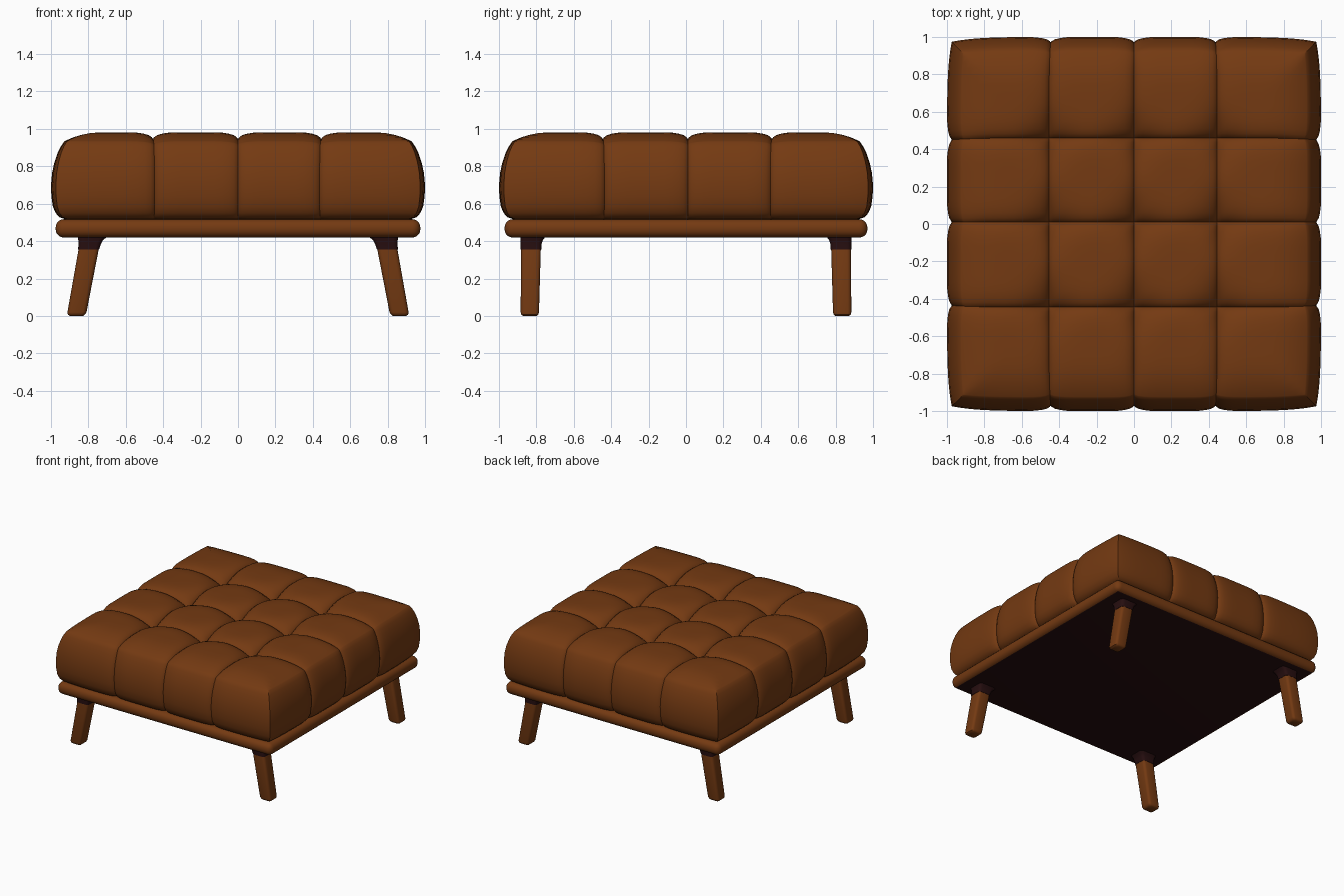
import bpy, bmesh, math

if "Cube" in bpy.data.objects:
    bpy.data.objects.remove(bpy.data.objects["Cube"])


def material(name, rgb):
    m = bpy.data.materials.new(name)
    m.diffuse_color = (*rgb, 1)
    m.use_nodes = True
    m.node_tree.nodes["Principled BSDF"].inputs["Base Color"].default_value = m.diffuse_color
    return m


BROWN = material("brown leather", (0.175, 0.042, 0.006))
DARK = material("dark underside", (0.02, 0.0045, 0.005))


def finish(bm, name, mats, angle=40):
    bmesh.ops.recalc_face_normals(bm, faces=bm.faces)
    me = bpy.data.meshes.new(name)
    bm.to_mesh(me)
    bm.free()
    ob = bpy.data.objects.new(name, me)
    bpy.context.collection.objects.link(ob)
    for m in mats:
        me.materials.append(m)
    bpy.ops.object.select_all(action='DESELECT')
    ob.select_set(True)
    bpy.context.view_layer.objects.active = ob
    bpy.ops.object.shade_smooth_by_angle(angle=math.radians(angle))
    return ob


# --- tufted cushion: 4 x 4 pillows, lofted down into grooved side walls
R0 = 0.93
SEAM_X = [-0.455, 0.0, 0.445]
SEAM_Y = [-0.445, 0.01, 0.46]
STEPS = 14


def lines(seams):
    stops = [-R0] + seams + [R0]
    out = [-R0]
    for a, b in zip(stops, stops[1:]):
        out += [a + (b - a) * (1 - math.cos(math.pi * k / STEPS)) / 2
                for k in range(1, STEPS + 1)]
    return out


def dist(v, seams):
    return min(abs(v - s) for s in seams)


def groove(d):
    return 0.022 * math.exp(-d / 0.012) + 0.014 * math.exp(-(d / 0.06) ** 2)


def sink(d):
    return max(0.0, 1 - d / 0.225) ** 2


def sign(v):
    return (v > 0) - (v < 0)


def place(x, y, z):
    # side walls bow outwards, so the corners are pulled in a little
    return (x * (1 - 0.026 * min(1, abs(y)) ** 8),
            y * (1 - 0.026 * min(1, abs(x)) ** 8), z)


def stretch(v, r):
    t = max(0.0, (abs(v) - 0.5) / (R0 - 0.5))
    return v + sign(v) * (r - R0) * t


bm = bmesh.new()
xs, ys = lines(SEAM_X), lines(SEAM_Y)
n = len(xs) - 1
grid = []
for x in xs:
    col = []
    for y in ys:
        m = max(abs(x), abs(y))
        z = 0.982 - 0.05 * max(0, (m - 0.7) / 0.23) ** 2.5
        dx, dy = dist(x, SEAM_X), dist(y, SEAM_Y)
        ws = 0.5 * max(0, (m - 0.8) / 0.13)
        z -= (1 - ws) * max(groove(dx), groove(dy)) + 0.075 * sink(dx) * sink(dy) * (1 - ws)
        px = x - (sign(x) * ws * groove(dy) if abs(x) > abs(y) else 0)
        py = y - (sign(y) * ws * groove(dx) if abs(y) > abs(x) else 0)
        col.append(bm.verts.new(place(px, py, z)))
    grid.append(col)
for i in range(n):
    for j in range(n):
        bm.faces.new((grid[i][j], grid[i + 1][j], grid[i + 1][j + 1], grid[i][j + 1]))

edge = ([(i, 0) for i in range(n)] + [(n, j) for j in range(n)]
        + [(i, n) for i in range(n, 0, -1)] + [(0, j) for j in range(n, 0, -1)])
prev = [grid[i][j] for i, j in edge]
WALL = [(0.948, 0.905), (0.965, 0.87), (0.982, 0.82), (0.994, 0.765), (1.0, 0.70),
        (0.998, 0.64), (0.99, 0.585), (0.975, 0.55), (0.955, 0.528), (0.92, 0.516), (0.85, 0.512)]
for r, z in WALL:
    ring = []
    for i, j in edge:
        x, y = stretch(xs[i], r), stretch(ys[j], r)
        if i in (0, n):
            x -= sign(x) * groove(dist(ys[j], SEAM_Y)) * 0.8
        if j in (0, n):
            y -= sign(y) * groove(dist(xs[i], SEAM_X)) * 0.8
        ring.append(bm.verts.new(place(x, y, z)))
    for k in range(len(ring)):
        q = (k + 1) % len(ring)
        bm.faces.new((prev[k], prev[q], ring[q], ring[k]))
    prev = ring
bm.faces.new(prev)
finish(bm, "tufted_cushion", [BROWN], 50)

# --- base rail: rounded slab with a dark underside
bm = bmesh.new()
bmesh.ops.create_cube(bm, size=1)
for v in bm.verts:
    v.co = (v.co.x * 1.95, v.co.y * 1.94, 0.468 + v.co.z * 0.098)
bmesh.ops.bevel(bm, geom=bm.edges[:], offset=0.044, segments=5, profile=0.5, affect='EDGES')
bm.normal_update()
for f in bm.faces:
    f.material_index = 1 if f.normal.z < -0.95 else 0
finish(bm, "base_rail", [BROWN, DARK], 50)


# --- legs: rounded square sections lofted through a few levels
def loft(name, levels, mat, sx, sy):
    bm = bmesh.new()
    rings = []
    for z, cx, cy, hx, hy in levels:
        ring = []
        rad = 0.4 * min(hx, hy)
        for c, (ux, uy) in enumerate([(1, 1), (-1, 1), (-1, -1), (1, -1)]):
            for k in range(4):
                a = math.pi / 2 * (c + k / 3)
                ring.append(bm.verts.new((
                    sx * (cx + ux * (hx - rad) + rad * math.cos(a)),
                    sy * (cy + uy * (hy - rad) + rad * math.sin(a)), z)))
        rings.append(ring)
    for a, b in zip(rings, rings[1:]):
        for k in range(len(a)):
            q = (k + 1) % len(a)
            bm.faces.new((a[k], a[q], b[q], b[k]))
    bm.faces.new(rings[0])
    bm.faces.new(rings[-1])
    finish(bm, name, [mat])


LEG = [(0.0, 0.864, 0.835, 0.036, 0.036), (0.008, 0.864, 0.835, 0.046, 0.046),
       (0.02, 0.861, 0.835, 0.051, 0.049), (0.37, 0.796, 0.829, 0.054, 0.053)]
SOCKET = [(0.355, 0.799, 0.829, 0.056, 0.055), (0.385, 0.793, 0.828, 0.060, 0.056),
          (0.405, 0.788, 0.825, 0.066, 0.060), (0.425, 0.778, 0.818, 0.080, 0.068)]
for sx, side in ((-1, "left"), (1, "right")):
    for sy, end in ((-1, "front"), (1, "back")):
        loft(f"{end}_{side}_leg", LEG, BROWN, sx, sy)
        loft(f"{end}_{side}_leg_socket", SOCKET, DARK, sx, sy)
